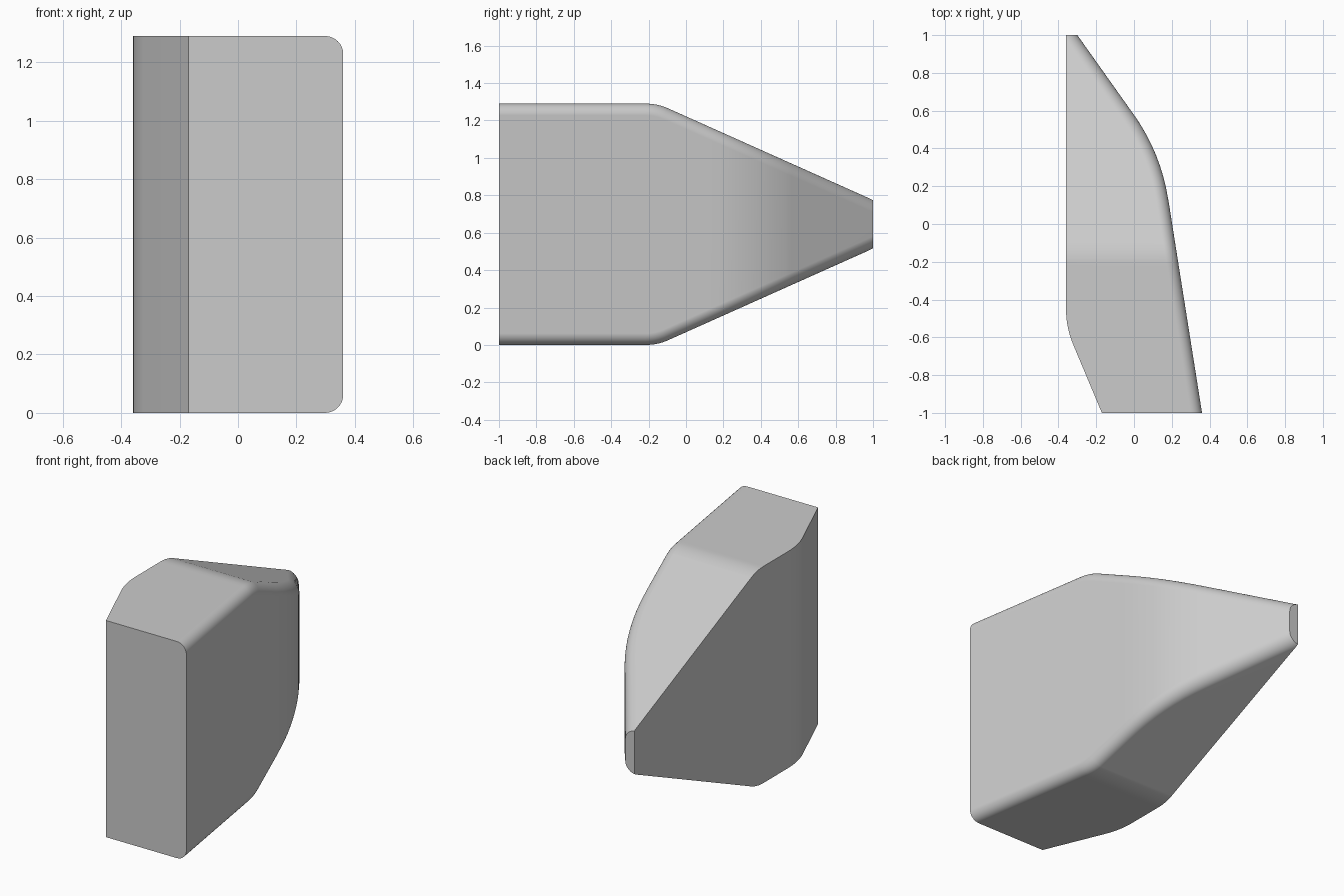
import bpy, bmesh
from math import radians
from mathutils import Vector

cube = bpy.data.objects.get("Cube")
if cube:
    bpy.data.objects.remove(cube, do_unlink=True)

HEIGHT = 1.29
STEPS = 8


def soften(a, b, c, reach):
    """Path a-b-c with its middle corner rounded over the given reach."""
    a, b, c = Vector(a), Vector(b), Vector(c)
    p = b + (a - b).normalized() * reach
    q = b + (c - b).normalized() * reach
    arc = []
    for i in range(STEPS + 1):
        t = i / STEPS
        arc.append(p * (1 - t) ** 2 + b * 2 * t * (1 - t) + q * t ** 2)
    return [a] + arc + [c]


def value_at(path, y):
    """Interpolate a (y, value) path."""
    for p, q in zip(path, path[1:]):
        if p.x <= y <= q.x:
            return p.y + (q.y - p.y) * (y - p.x) / (q.x - p.x)
    return path[-1].y


# Paths as (y, x) and (y, z), running past both ends so they can be trimmed
outer_side = soften((-1.1, 0.376), (0.378, 0.142), (1.1, -0.371), 0.25)
top_line = soften((-1.1, HEIGHT), (-0.152, HEIGHT), (1.1, 0.73), 0.062)
inner_side = soften((-1.1, -0.128), (-0.548, -0.36), (1.1, -0.36), 0.1)

# Loft of rectangular sections along y
bm = bmesh.new()
stations = sorted({round(p.x, 5) for p in outer_side + top_line})
rings = []
for y in stations:
    x, z = value_at(outer_side, y), value_at(top_line, y)
    corners = [(-0.8, HEIGHT - z), (x, HEIGHT - z), (x, z), (-0.8, z)]
    rings.append([bm.verts.new((cx, y, cz)) for cx, cz in corners])
for r, s in zip(rings, rings[1:]):
    for i in range(4):
        j = (i + 1) % 4
        bm.faces.new((r[i], r[j], s[j], s[i]))
bm.faces.new(rings[0])
bm.faces.new(rings[-1])
bmesh.ops.recalc_face_normals(bm, faces=bm.faces[:])

# Round the two long outer edges
long_edges = [bm.edges.get((r[k], s[k]))
              for r, s in zip(rings, rings[1:]) for k in (1, 2)]
bmesh.ops.bevel(bm, geom=long_edges, offset=0.062, offset_type='OFFSET',
                segments=STEPS, profile=0.5, affect='EDGES',
                clamp_overlap=False)


def trim(point, normal):
    """Cut away everything on the normal side and cap the cut."""
    geom = bm.verts[:] + bm.edges[:] + bm.faces[:]
    bmesh.ops.bisect_plane(bm, geom=geom, dist=1e-6, plane_co=point,
                           plane_no=normal, clear_outer=True)
    rim = [e for e in bm.edges if e.is_boundary]
    if rim:
        bmesh.ops.edgeloop_fill(bm, edges=rim)


# Flat ends, then the inner side with its rounded front corner
trim((0, -1, 0), (0, -1, 0))
trim((0, 1, 0), (0, 1, 0))
for p, q in zip(inner_side, inner_side[1:]):
    d = q - p
    trim((p.y, p.x, 0), (-d.x, d.y, 0))
bmesh.ops.remove_doubles(bm, verts=bm.verts[:], dist=1e-5)
bmesh.ops.recalc_face_normals(bm, faces=bm.faces[:])

mesh = bpy.data.meshes.new("tapered_block")
bm.to_mesh(mesh)
bm.free()
block = bpy.data.objects.new("tapered_block", mesh)
bpy.context.collection.objects.link(block)

# Single grey material
grey = bpy.data.materials.new("light_grey")
grey.use_nodes = True
colour = (0.6, 0.6, 0.6, 1)
grey.diffuse_color = colour
for node in grey.node_tree.nodes:
    if node.type == 'BSDF_PRINCIPLED':
        node.inputs["Base Color"].default_value = colour
mesh.materials.append(grey)

# Smooth curves, crisp cut edges
bpy.ops.object.select_all(action='DESELECT')
block.select_set(True)
bpy.context.view_layer.objects.active = block
bpy.ops.object.shade_smooth_by_angle(angle=radians(20))
weighted = block.modifiers.new("even_shading", 'WEIGHTED_NORMAL')
weighted.keep_sharp = True
